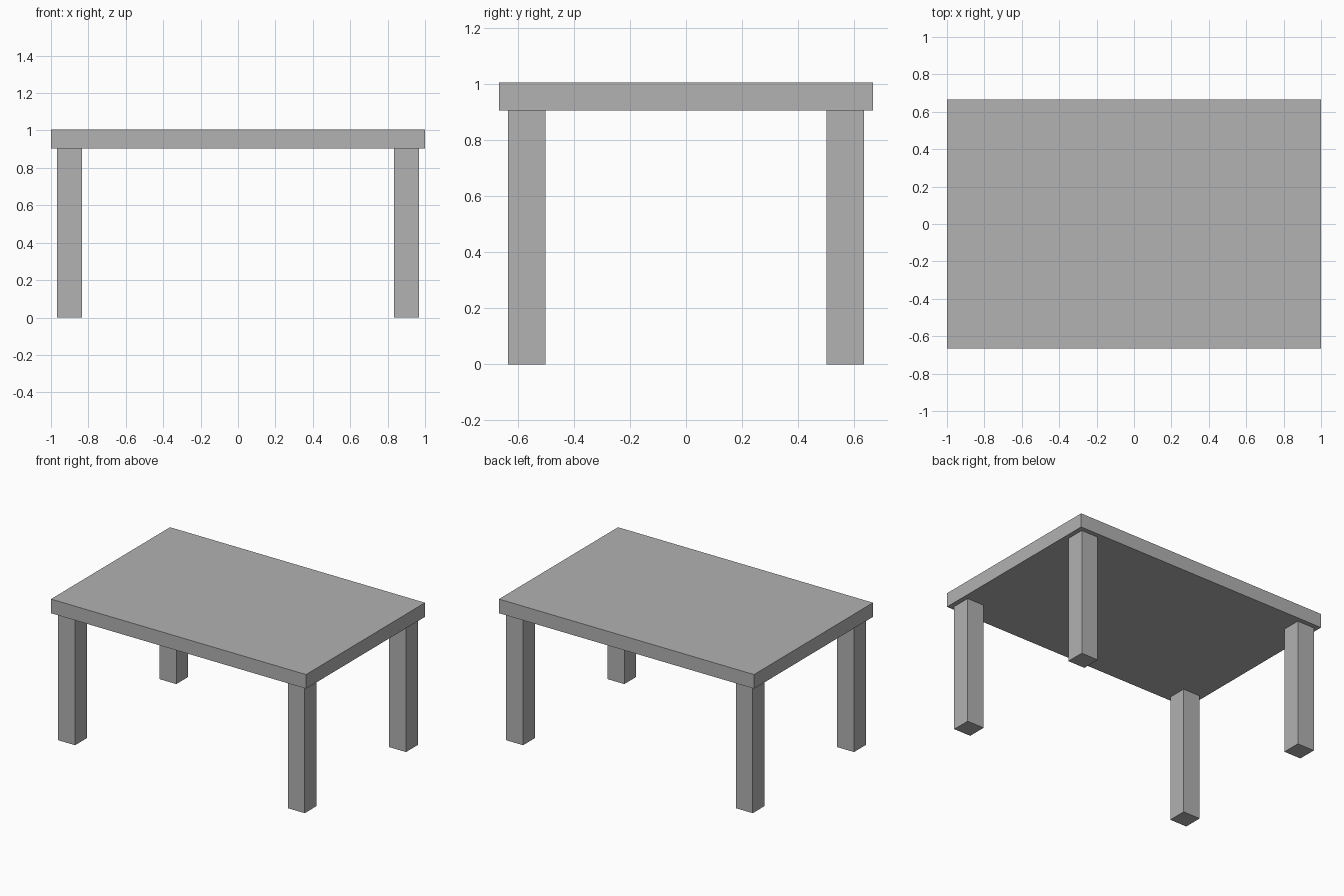
import bpy

cube = bpy.data.objects.get("Cube")
if cube:
    bpy.data.objects.remove(cube, do_unlink=True)

# Single grey material
grey = bpy.data.materials.new("grey")
grey.use_nodes = True
colour = (0.445, 0.445, 0.445, 1)
grey.diffuse_color = colour
grey.node_tree.nodes["Principled BSDF"].inputs["Base Color"].default_value = colour

LENGTH, DEPTH, HEIGHT, THICKNESS = 2.0, 1.333, 1.004, 0.1
LEG, INSET = 0.133, 0.033


def box(name, centre, size):
    bpy.ops.mesh.primitive_cube_add(size=1, location=centre)
    obj = bpy.context.object
    obj.name = name
    obj.scale = size
    bpy.ops.object.transform_apply(location=False, rotation=False, scale=True)
    obj.data.materials.append(grey)
    return obj


# Slab top
box("table_top", (0, 0, HEIGHT - THICKNESS / 2), (LENGTH, DEPTH, THICKNESS))

# Four square legs, set in slightly from the corners
leg_height = HEIGHT - THICKNESS
leg_x = LENGTH / 2 - INSET - LEG / 2
leg_y = DEPTH / 2 - INSET - LEG / 2
for side, sx in (("left", 1), ("right", -1)):
    for end, sy in (("front", -1), ("back", 1)):
        box(f"{end}_{side}_leg", (sx * leg_x, sy * leg_y, leg_height / 2),
            (LEG, LEG, leg_height))
